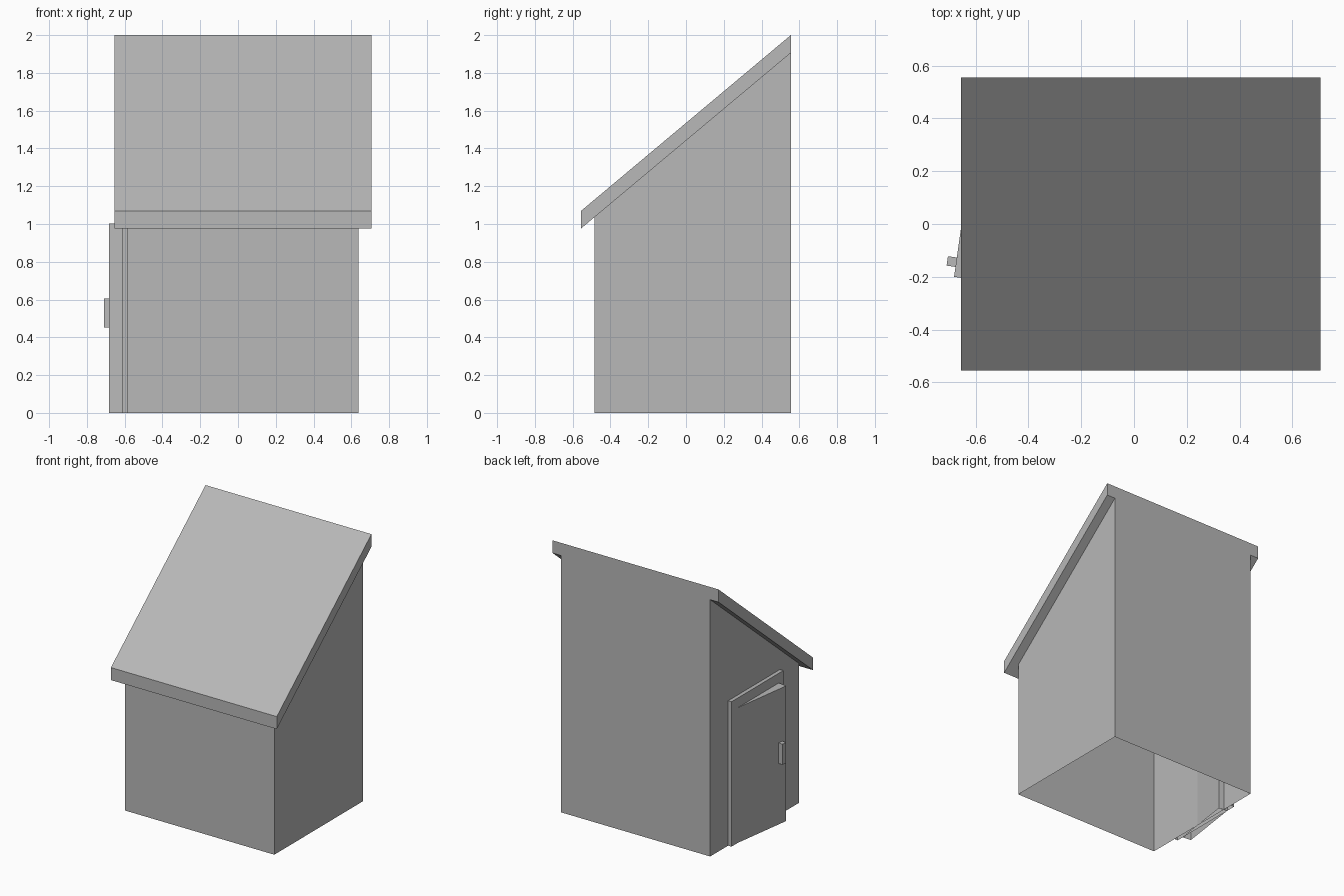
import bpy
import math
from mathutils import Matrix

if "Cube" in bpy.data.objects:
    bpy.data.objects.remove(bpy.data.objects["Cube"])

grey = bpy.data.materials.new("mid_grey")
grey.diffuse_color = (0.48, 0.48, 0.48, 1)
grey.use_nodes = True
grey.node_tree.nodes["Principled BSDF"].inputs["Base Color"].default_value = grey.diffuse_color


def make(name, verts, faces):
    mesh = bpy.data.meshes.new(name)
    mesh.from_pydata(verts, [], faces)
    mesh.materials.append(grey)
    obj = bpy.data.objects.new(name, mesh)
    bpy.context.collection.objects.link(obj)
    return obj


def extrude_x(name, profile, x0, x1, skip=()):
    """Sweep a (y, z) profile, counter-clockwise seen from +x, from x0 to x1."""
    n = len(profile)
    verts = [(x, y, z) for x in (x0, x1) for y, z in profile]
    faces = [(i, (i + 1) % n, n + (i + 1) % n, n + i)[::-1]
             for i in range(n) if i not in skip]
    faces += [tuple(range(n))[::-1], tuple(range(n, 2 * n))]
    return make(name, verts, faces)


def box(name, x0, x1, y0, y1, z0, z1, skip=()):
    return extrude_x(name, [(y0, z0), (y1, z0), (y1, z1), (y0, z1)], x0, x1, skip)


# Thin shell walls, open at the bottom and under the roof
extrude_x("walls", [(-0.485, 0), (0.555, 0), (0.555, 1.906), (-0.485, 1.036)],
          -0.587, 0.638, skip=(0, 2))

# Sloping roof slab with plumb-cut ends
extrude_x("roof", [(-0.555, 0.977), (0.555, 1.906), (0.555, 2.0), (-0.555, 1.07)],
          -0.655, 0.707)

# Door surround on the left wall, open underneath
box("door_frame", -0.615, -0.587, -0.263, 0.345, 0, 1.075, skip=(0,))

# Door and handle, modelled from the outer hinge edge and swung slightly open
swing = Matrix.Translation((-0.615, 0.271, 0)) @ Matrix.Rotation(math.radians(-8.1), 4, 'Z')
door = box("door", 0, 0.068, -0.476, 0, 0, 1.003, skip=(0,))
handle = box("door_handle", -0.034, 0, -0.438, -0.402, 0.453, 0.606)
for part in (door, handle):
    part.matrix_world = swing
